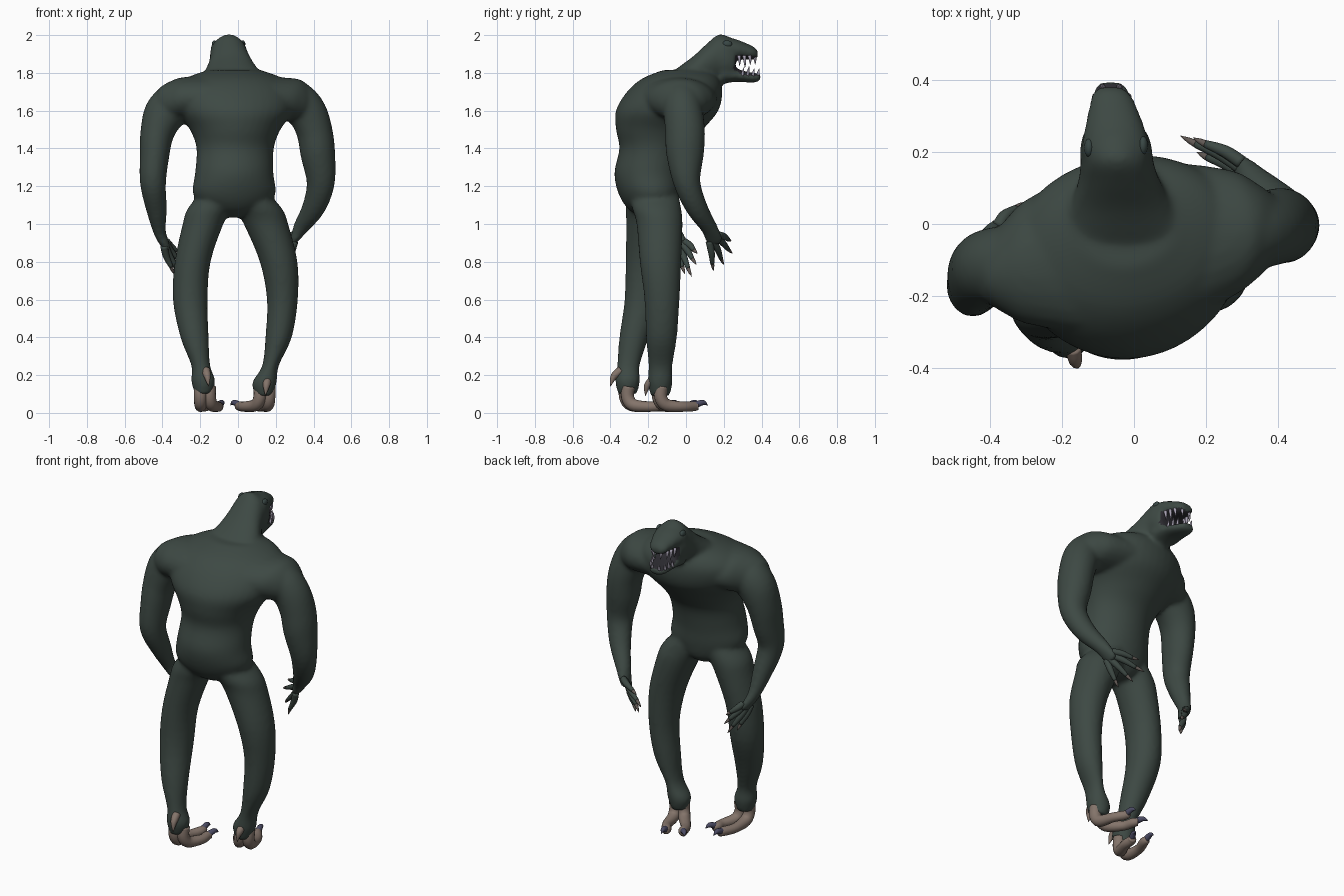
import bpy, bmesh, math
from mathutils import Vector


def material(name, rgb):
    m = bpy.data.materials.new(name)
    m.diffuse_color = (*rgb, 1)
    return m


SKIN = material("dark green skin", (0.047, 0.066, 0.057))
TAN = material("tan foot skin", (0.23, 0.175, 0.145))
CLAW = material("blue grey claw", (0.07, 0.07, 0.125))
NAIL = material("brown grey nail", (0.12, 0.1, 0.09))
TOOTH = material("pale tooth", (0.38, 0.35, 0.44))
MOUTH = material("dark mouth", (0.025, 0.024, 0.03))
EYE = material("dull eye", (0.04, 0.062, 0.058))


def catmull(pts, steps):
    """Smooth interpolation of rings (x, y, z, rx, ry)."""
    out = []
    for i in range(len(pts) - 1):
        p0, p1 = pts[max(i - 1, 0)], pts[i]
        p2, p3 = pts[i + 1], pts[min(i + 2, len(pts) - 1)]
        for k in range(steps):
            t = k / steps
            out.append([0.5 * (2 * b + (c - a) * t + (2 * a - 5 * b + 4 * c - d) * t * t
                               + (3 * b - a - 3 * c + d) * t ** 3)
                        for a, b, c, d in zip(p0, p1, p2, p3)])
    return out + [list(pts[-1])]


def loft(bm, rings, ref=(0, 1, 0), axis=None, sides=24, steps=4):
    """Closed tube of elliptical rings; rx lies across ref, ry along ref."""
    rings = [r if len(r) == 5 else (*r, r[3]) for r in rings]
    rings = catmull(rings, steps)
    c = [Vector(r[:3]) for r in rings]
    loops = []
    for i, r in enumerate(rings):
        t = Vector(axis) if axis else (c[min(i + 1, len(c) - 1)] - c[max(i - 1, 0)]).normalized()
        n2 = Vector(ref)
        n2 = (n2 - n2.dot(t) * t).normalized()
        n1 = n2.cross(t)
        loops.append([bm.verts.new(c[i] + n1 * max(r[3], .001) * math.cos(a) + n2 * max(r[4], .001) * math.sin(a))
                      for a in (2 * math.pi * k / sides for k in range(sides))])
    faces = [bm.faces.new(loops[0][::-1]), bm.faces.new(loops[-1])]
    for l0, l1 in zip(loops, loops[1:]):
        for k in range(sides):
            j = (k + 1) % sides
            faces.append(bm.faces.new((l0[k], l0[j], l1[j], l1[k])))
    return faces


def finish(bm, name, *mats):
    bmesh.ops.recalc_face_normals(bm, faces=bm.faces[:])
    for f in bm.faces:
        f.smooth = True
    me = bpy.data.meshes.new(name)
    bm.to_mesh(me)
    bm.free()
    for m in mats:
        me.materials.append(m)
    ob = bpy.data.objects.new(name, me)
    bpy.context.collection.objects.link(ob)
    return ob


def paint(faces, index):
    for f in faces:
        f.material_index = index


# Body: overlapping lofts fused by a voxel remesh
bm = bmesh.new()
loft(bm, [(-.025, -.165, 1.035, .04, .07), (-.02, -.18, 1.08, .16, .125), (-.02, -.195, 1.16, .22, .16),
          (-.02, -.20, 1.27, .208, .178), (-.015, -.17, 1.40, .205, .182), (-.015, -.14, 1.50, .24, .23),
          (-.015, -.10, 1.60, .31, .27), (-.02, -.06, 1.70, .325, .25), (-.02, -.03, 1.77, .26, .20),
          (-.02, .0, 1.815, .14, .12)], ref=(-.17, .985, 0), axis=(0, 0, 1), sides=40)
# shoulder yoke
loft(bm, [(-.42, -.14, 1.64, .07, .08), (-.36, -.12, 1.65, .13, .105), (-.27, -.10, 1.665, .185, .115),
          (0, -.07, 1.67, .24, .12), (.25, -.03, 1.66, .185, .115), (.34, -.02, 1.65, .135, .11),
          (.40, -.01, 1.62, .08, .08)], ref=(0, 0, 1), axis=(1, 0, 0))
# neck and head
loft(bm, [(-.02, -.13, 1.69, .26, .07), (-.025, -.04, 1.725, .20, .105), (-.032, .04, 1.765, .155, .125),
          (-.04, .11, 1.825, .118, .13), (-.047, .17, 1.872, .102, .131), (-.05, .215, 1.872, .10, .125),
          (-.052, .262, 1.866, .087, .108)], ref=(0, 0, 1), axis=(0, 1, 0))
# upper and lower jaw
loft(bm, [(-.05, .20, 1.925, .098, .066), (-.053, .26, 1.924, .086, .056), (-.058, .32, 1.913, .069, .044),
          (-.063, .36, 1.904, .055, .034), (-.066, .38, 1.898, .035, .02)], ref=(0, 0, 1), axis=(0, 1, 0))
loft(bm, [(-.05, .19, 1.79, .09, .05), (-.053, .26, 1.788, .08, .036), (-.058, .33, 1.777, .064, .028),
          (-.064, .375, 1.774, .049, .024), (-.066, .395, 1.78, .03, .016)], ref=(0, 0, 1), axis=(0, 1, 0))
# arms
loft(bm, [(.22, -.04, 1.65, .10), (.30, -.025, 1.65, .11), (.365, -.015, 1.59, .105), (.405, -.005, 1.49, .096, .106),
          (.423, -.005, 1.37, .092, .1), (.438, .005, 1.22, .075, .072), (.402, .055, 1.09, .062, .058),
          (.335, .12, .985, .042, .044), (.305, .145, .93, .026, .046), (.285, .16, .895, .016, .04)])
loft(bm, [(-.25, -.115, 1.65, .10), (-.33, -.115, 1.64, .11), (-.39, -.12, 1.58, .11), (-.428, -.135, 1.48, .09, .106),
          (-.442, -.155, 1.36, .078, .10), (-.45, -.172, 1.22, .069, .08), (-.432, -.12, 1.08, .055, .06),
          (-.415, -.065, .96, .034, .042), (-.39, -.035, .90, .026, .046), (-.372, -.02, .865, .016, .04)])
# legs
loft(bm, [(-.10, -.19, 1.16, .10, .12), (-.15, -.195, 1.08, .118, .125), (-.185, -.197, 1.0, .108, .12),
          (-.24, -.21, .80, .095, .11), (-.253, -.225, .60, .092, .10), (-.23, -.275, .40, .075, .078),
          (-.197, -.305, .25, .05, .06), (-.184, -.309, .17, .064, .066), (-.184, -.31, .10, .045, .05)], axis=(0, 0, 1))
loft(bm, [(.06, -.17, 1.16, .10, .13), (.11, -.155, 1.08, .125, .13), (.148, -.14, 1.0, .118, .122),
          (.215, -.135, .80, .10, .11), (.235, -.127, .60, .082, .093), (.215, -.13, .40, .07, .082),
          (.172, -.135, .25, .044, .064), (.14, -.137, .16, .065, .066), (.138, -.137, .09, .045, .05)], axis=(0, 0, 1))
body = finish(bm, "body", SKIN, MOUTH)
rem = body.modifiers.new("fuse", 'REMESH')
rem.mode, rem.voxel_size, rem.use_smooth_shade = 'VOXEL', 0.0115, True
smo = body.modifiers.new("soften", 'SMOOTH')
smo.factor, smo.iterations = 0.5, 8
fused = bpy.data.meshes.new_from_object(body.evaluated_get(bpy.context.evaluated_depsgraph_get()))
body.modifiers.clear()
body.data = fused
if len(fused.materials) < 2:
    fused.materials.clear()
    fused.materials.append(SKIN)
    fused.materials.append(MOUTH)
for p in fused.polygons:
    p.use_smooth = True
    y, z = p.center.y, p.center.z
    inside = y > .245 and 1.785 < z < 1.895 and abs(p.center.x + .055) < .085
    lining = (z < 1.835 and p.normal.z > .6) or (z > 1.835 and p.normal.z < -.6) or (y < .30 and p.normal.y > .6)
    p.material_index = 1 if inside and lining else 0


# Fingers with nails
def hand(name, palm, across, tips):
    bm = bmesh.new()
    p = Vector(palm)
    for k, tip in enumerate(tips):
        tip = Vector(tip)
        base = p + Vector(across) * (1.5 - k)
        knuckle = base.lerp(tip, .4) + Vector((math.copysign(.008, p.x), .003, .004))
        nail = base.lerp(tip, .75)
        loft(bm, [(*base, .019), (*knuckle, .0175), (*nail, .011)], sides=12)
        paint(loft(bm, [(*nail, .0105), (*nail.lerp(tip, .5), .0075), (*tip, .001)], sides=10), 1)
    finish(bm, name, SKIN, NAIL)


hand("right_fingers", (.30, .147, .925), (0, .016, .012),
     [(.165, .24, .91), (.13, .245, .845), (.175, .20, .785), (.235, .145, .752)])
hand("left_fingers", (-.385, -.035, .895), (.005, .018, .008),
     [(-.31, .06, .845), (-.295, .055, .785), (-.30, .03, .722), (-.34, -.005, .735)])


# Feet: two clawed toes and a heel spur
def foot(name, ankle, tips, spur):
    bm = bmesh.new()
    ax, ay = ankle
    for side, (tx, ty) in zip((1, -1), tips):
        dx, dy = tx - ax, ty - ay
        d = Vector((dx, dy)).normalized()
        bx, by = ax + .024 * side, ay + .006 * side
        mx, my = bx + dx * .45, by + dy * .45
        nx, ny = ax + dx * .8, ay + dy * .8
        loft(bm, [(bx, by, .14, .035), (bx, by - .005, .085, .034), (bx + dx * .12, by + dy * .1, .042, .033),
                  (mx, my, .033, .027), (ax + dx * .7, ay + dy * .7, .035, .026),
                  (nx, ny, .036, .02)], ref=(d.y, -d.x, 0), sides=16)
        paint(loft(bm, [(nx - d.x * .02, ny - d.y * .02, .04, .018), (nx + dx * .1, ny + dy * .1, .055, .014),
                        (tx, ty, .04, .001)], ref=(d.y, -d.x, 0), sides=12), 1)
    a, b = Vector(spur[0]), Vector(spur[1])
    m = a.lerp(b, .5) + Vector((0, -.01, .01))
    loft(bm, [(*a, .023), (*m, .018), (*b, .001)], ref=(1, 0, 0), sides=12)
    finish(bm, name, TAN, CLAW)


foot("right_foot", (.14, -.135), [(.085, .115), (-.04, .07)], [(.155, -.175, .175), (.145, -.215, .09)])
foot("left_foot", (-.175, -.31), [(-.075, -.08), (-.165, -.03)], [(-.17, -.345, .225), (-.155, -.40, .14)])

# Teeth: both jaws, both sides, plus the front
bm = bmesh.new()
for y, w, n in ((.28, .066, .045), (.308, .058, .055), (.336, .05, .04), (.362, .024, .038)):
    for s in (-1, 1):
        x = -.054 - (y - .25) * .09 + s * w
        loft(bm, [(x, y, 1.892, .0095), (x, y + .004, 1.892 - n * .6, .007), (x - s * .004, y + .004, 1.882 - n, .001)],
             sides=8, steps=2)
        x = -.054 - (y - .25) * .09 + s * w * .95
        loft(bm, [(x, y + .018, 1.785, .008), (x, y + .022, 1.79 + n * .4, .006), (x, y + .026, 1.796 + n * .7, .001)],
             sides=8, steps=2)
finish(bm, "teeth", TOOTH)

# Eyes
bm = bmesh.new()
for x, y in ((-.125, .212), (.025, .218)):
    geo = bmesh.ops.create_uvsphere(bm, u_segments=20, v_segments=12, radius=1)
    for v in geo["verts"]:
        v.co = Vector((v.co.x * .014 + x, v.co.y * .026 + y, v.co.z * .02 + 1.952))
finish(bm, "eyes", EYE)
